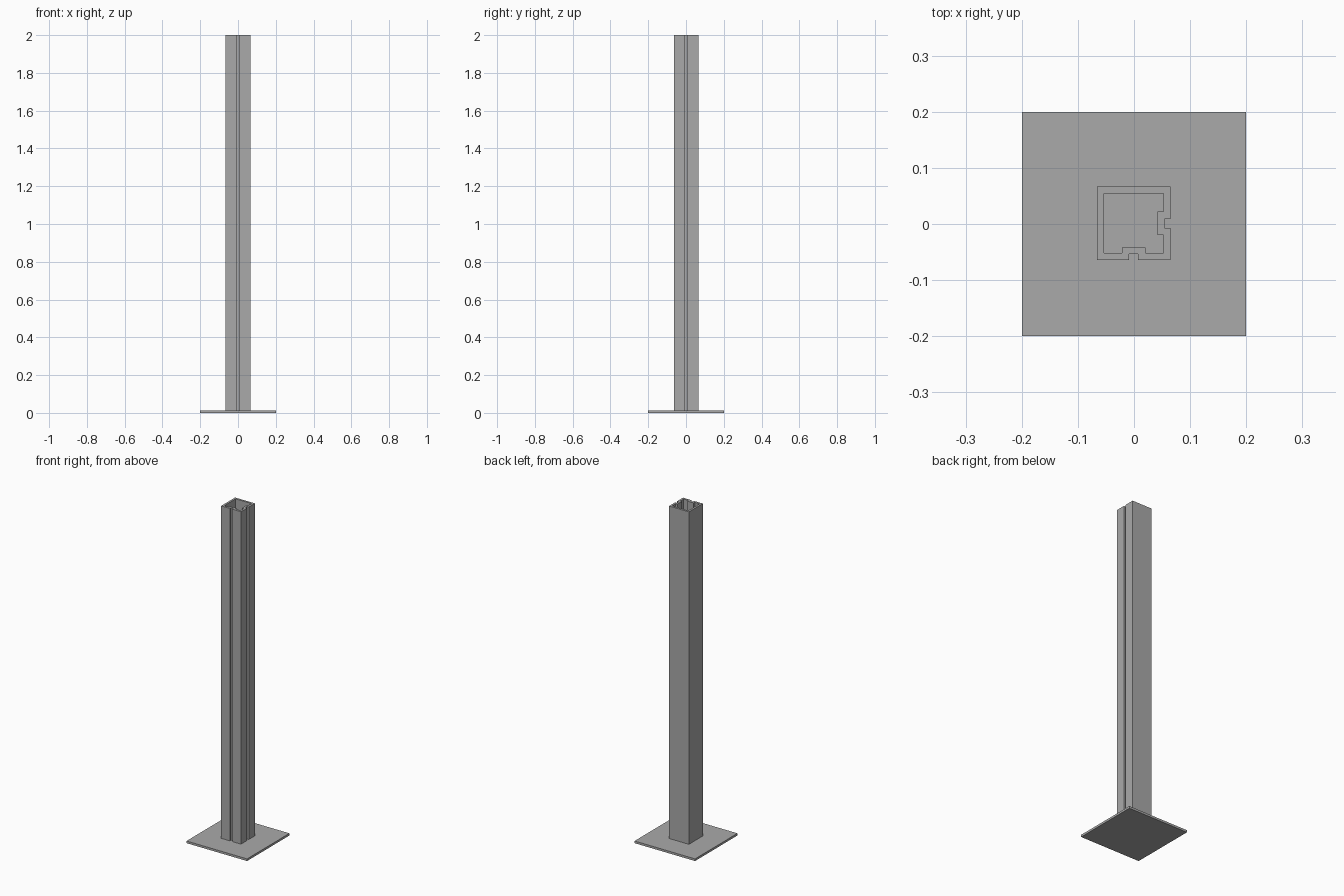
import bpy
import bmesh

cube = bpy.data.objects.get("Cube")
if cube:
    bpy.data.objects.remove(cube, do_unlink=True)

PLATE_SIZE = 0.4
PLATE_THICK = 0.013
HEIGHT = 2.0
CENTRE = (-0.0005, 0.001)

steel = bpy.data.materials.new("grey steel")
steel.use_nodes = True
steel.diffuse_color = (0.4, 0.4, 0.4, 1)
steel.node_tree.nodes["Principled BSDF"].inputs["Base Color"].default_value = (0.4, 0.4, 0.4, 1)


def add_object(name, bm):
    bmesh.ops.recalc_face_normals(bm, faces=bm.faces)
    mesh = bpy.data.meshes.new(name)
    bm.to_mesh(mesh)
    bm.free()
    mesh.materials.append(steel)
    obj = bpy.data.objects.new(name, mesh)
    bpy.context.collection.objects.link(obj)
    return obj


def grooved_square(half, groove, depth):
    """Square outline with a notch in its front and right sides."""
    front = [(-half, -half), (-groove, -half), (-groove, -depth),
             (groove, -depth), (groove, -half)]
    right = [(-y, x) for x, y in front]
    return front + right + [(half, half), (-half, half)]


# Base plate
bm = bmesh.new()
bmesh.ops.create_cube(bm, size=1)
bmesh.ops.scale(bm, vec=(PLATE_SIZE, PLATE_SIZE, PLATE_THICK), verts=bm.verts)
bmesh.ops.translate(bm, vec=(0, 0, PLATE_THICK / 2), verts=bm.verts)
add_object("base_plate", bm)

# Hollow post: ring of quads between outer and inner outlines, extruded upwards
bm = bmesh.new()
outer, inner = [
    [bm.verts.new((x + CENTRE[0], y + CENTRE[1], PLATE_THICK)) for x, y in outline]
    for outline in (grooved_square(0.0655, 0.008, 0.0545),
                    grooved_square(0.053, 0.021, 0.0425))
]
count = len(outer)
ring = [bm.faces.new((outer[i], outer[(i + 1) % count], inner[(i + 1) % count], inner[i]))
        for i in range(count)]
result = bmesh.ops.extrude_face_region(bm, geom=ring, use_keep_orig=True)
top = [v for v in result["geom"] if isinstance(v, bmesh.types.BMVert)]
bmesh.ops.translate(bm, vec=(0, 0, HEIGHT - PLATE_THICK), verts=top)
add_object("grooved_post", bm)
